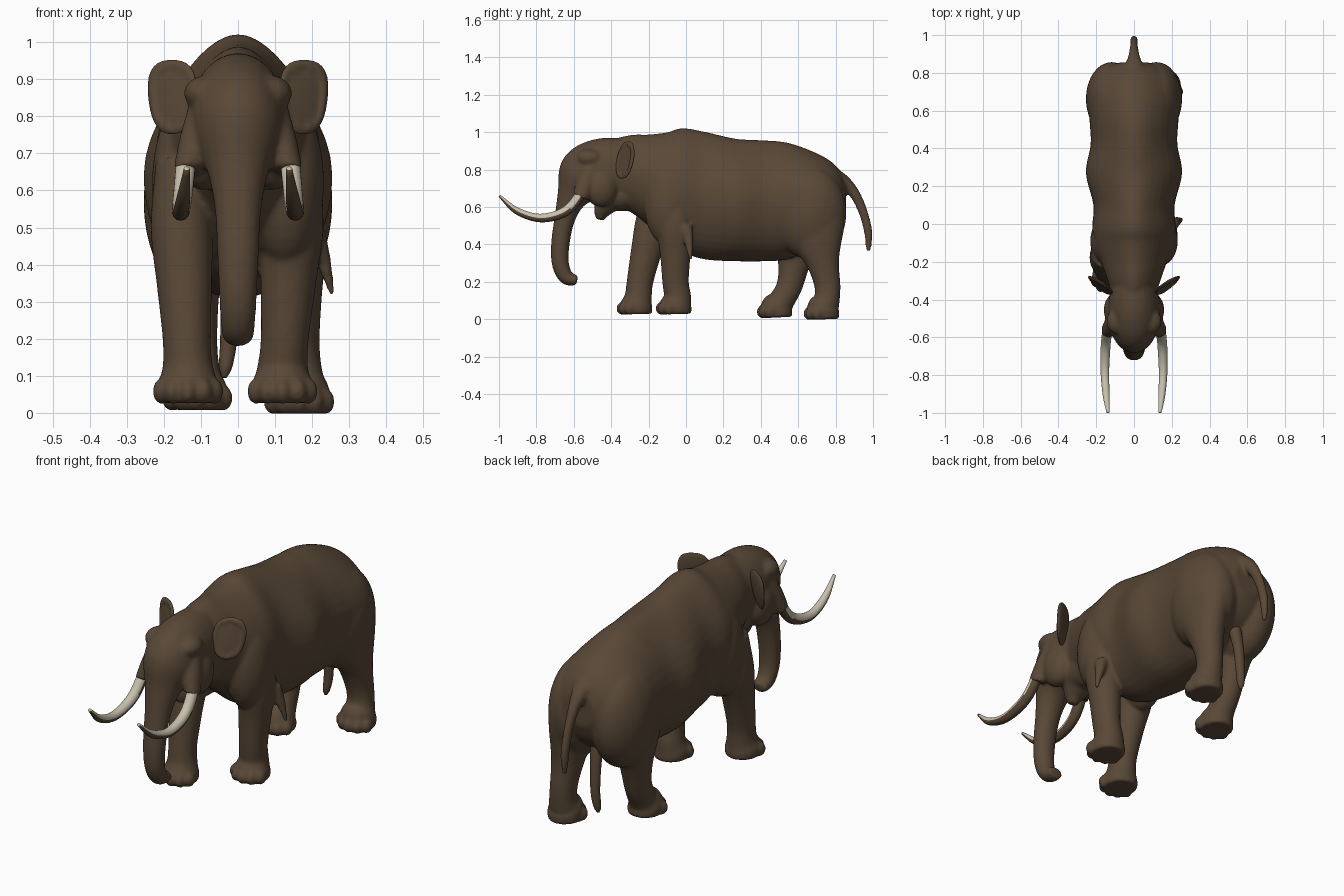
import bpy, bmesh, math
from mathutils import Vector, Matrix

if "Cube" in bpy.data.objects:
    bpy.data.objects.remove(bpy.data.objects["Cube"], do_unlink=True)


def material(name, colour):
    mat = bpy.data.materials.new(name)
    mat.use_nodes = True
    mat.diffuse_color = (*colour, 1)
    mat.node_tree.nodes["Principled BSDF"].inputs["Base Color"].default_value = (*colour, 1)
    return mat


BROWN = material("brown hide", (0.1, 0.065, 0.038))
IVORY = material("pale ivory", (0.58, 0.53, 0.42))


def spline(stations, steps=5):
    """Smooth interpolation of every value along a list of stations."""
    pts = [Vector(s) for s in stations]
    pts = [pts[0] * 2 - pts[1]] + pts + [pts[-1] * 2 - pts[-2]]
    out = []
    for a, b, c, d in zip(pts, pts[1:], pts[2:], pts[3:]):
        for i in range(steps):
            t = i / steps
            out.append((b * 2 + (c - a) * t + (a * 2 - b * 5 + c * 4 - d) * t ** 2
                        + (b * 3 - a - c * 3 + d) * t ** 3) / 2)
    return out + [pts[-2]]


def tube(bm, stations, sides=28, upright=False, pinch=0):
    """Capped loft; a station is x, y, z, half width across x, half depth.
    Upright keeps the rings vertical, pinch narrows their upper half."""
    rows = spline(stations)
    mids = [Vector(r[:3]) for r in rows]
    rings = []
    for i, row in enumerate(rows):
        along = mids[min(i + 1, len(rows) - 1)] - mids[max(i - 1, 0)]
        along.x = 0
        depth = Vector((0, 0, 1)) if upright else along.normalized().cross(Vector((1, 0, 0)))
        ring = []
        for k in range(sides):
            a = math.tau * k / sides
            width = row[3] * (1 - pinch * max(math.sin(a), 0) ** 2)
            offset = Vector((math.cos(a) * width, 0, 0)) + depth * math.sin(a) * row[4]
            ring.append(bm.verts.new(mids[i] + offset))
        rings.append(ring)
    faces = [bm.faces.new(rings[0]), bm.faces.new(rings[-1])]
    for r, s in zip(rings, rings[1:]):
        for k in range(sides):
            n = (k + 1) % sides
            faces.append(bm.faces.new((r[k], r[n], s[n], s[k])))
    bmesh.ops.recalc_face_normals(bm, faces=faces)


def ball(bm, centre, radii):
    place = Matrix.Translation(centre) @ Matrix.Diagonal((*radii, 1))
    return bmesh.ops.create_uvsphere(bm, u_segments=32, v_segments=18, radius=1,
                                     matrix=place)["verts"]


def finish(bm, name, *mats):
    mesh = bpy.data.meshes.new(name)
    bm.to_mesh(mesh)
    bm.free()
    for mat in mats:
        mesh.materials.append(mat)
    for poly in mesh.polygons:
        poly.use_smooth = True
    obj = bpy.data.objects.new(name, mesh)
    bpy.context.collection.objects.link(obj)
    return obj


# Torso: y, top, bottom, half width
hide = bmesh.new()
torso = [(-.46, .945, .66, .09), (-.3, .985, .575, .14), (-.2, .988, .5, .175),
         (-.1, 1, .42, .21), (-.02, 1.022, .36, .222), (.1, 1.003, .32, .215),
         (.27, .965, .31, .255), (.42, .957, .31, .23), (.54, .945, .32, .235),
         (.66, .905, .37, .245), (.76, .855, .42, .215), (.82, .8, .48, .155),
         (.855, .735, .56, .08)]
tube(hide, [(0, y, (top + low) / 2, w, (top - low) / 2) for y, top, low, w in torso],
     40, upright=True, pinch=.25)

# Head flowing into the trunk
tube(hide, [(0, -.34, .79, .125, .18), (0, -.46, .785, .138, .18), (0, -.545, .745, .125, .162),
            (0, -.605, .66, .085, .088), (0, -.645, .55, .063, .057), (0, -.67, .42, .056, .05),
            (0, -.672, .3, .05, .046), (0, -.64, .225, .045, .04), (0, -.582, .207, .04, .027)])
# Lower jaw
tube(hide, [(0, -.3, .68, .11, .1), (0, -.4, .645, .095, .08), (0, -.445, .585, .06, .05),
            (0, -.462, .532, .024, .022)])

for side in (-1, 1):
    # Brow ridge, cheek and tusk socket
    ball(hide, (side * .088, -.515, .862), (.058, .07, .048))
    ball(hide, (side * .095, -.455, .71), (.065, .09, .11))
    tube(hide, [(side * .085, -.49, .84, .045, .05), (side * .108, -.53, .74, .05, .055),
                (side * .138, -.565, .652, .037, .042)])
    # Shoulder and haunch
    ball(hide, (side * .13, -.09, .62), (.102, .135, .23))
    ball(hide, (side * .118, .662, .57), (.137, .196, .25))

# Legs: height, progress from hip to foot, backward bend, half width, half depth
FORE = [(.68, .1, 0, .065, .08), (.5, .3, 0, .083, .097), (.35, .6, 0, .075, .082),
        (.2, .85, 0, .065, .071), (.12, 1, .01, .069, .073), (.07, 1, 0, .085, .087)]
HIND = [(.58, .05, 0, .1, .17), (.45, .25, .005, .092, .148), (.3, .5, .025, .073, .088),
        (.18, .75, .035, .062, .07), (.1, .95, .02, .067, .07), (.06, 1, 0, .083, .087)]


def leg(profile, hip, foot, floor):
    hip, foot = Vector(hip), Vector(foot)
    rows = []
    for z, f, bend, rx, ry in profile:
        p = hip.lerp(foot, f)
        rows.append((p.x, p.y + bend, z, rx, ry))
    rows.append((foot.x, foot.y, floor, .08, .083))
    tube(hide, rows)
    for i in range(-2, 3):
        a = i * .55
        ball(hide, (foot.x + math.sin(a) * .081, foot.y - math.cos(a) * .078, floor + .03),
             (.024, .031, .035))


leg(FORE, (.16, -.06), (.12, -.055), .028)
leg(FORE, (-.16, -.14), (-.135, -.265), .028)
leg(HIND, (.14, .68), (.165, .735), 0)
leg(HIND, (-.14, .62), (-.11, .485), .01)

# Hair tuft behind the left elbow
tube(hide, [(.2, .0, .5, .035, .035), (.23, .015, .41, .022, .025), (.255, .025, .315, .008, .009)], 12)

# Tail
tube(hide, [(0, .78, .765, .075, .05), (0, .845, .735, .045, .036), (0, .905, .665, .027, .029),
            (0, .95, .565, .021, .025), (0, .975, .46, .02, .023), (0, .975, .362, .011, .013)], 16)

# Fuse the hide into one skin
body = finish(hide, "body_legs_and_tail", BROWN)
fuse = body.modifiers.new("fuse", 'REMESH')
fuse.mode = 'VOXEL'
fuse.voxel_size = .008
fuse.use_smooth_shade = True
soften = body.modifiers.new("soften", 'SMOOTH')
soften.factor = .5
soften.iterations = 12

# Strand hanging between the hind legs
bm = bmesh.new()
tube(bm, [(-.01, .72, .5, .035, .035), (-.02, .755, .33, .027, .026),
          (-.025, .765, .2, .023, .022), (-.033, .76, .125, .018, .018),
          (-.036, .757, .095, .006, .006)], 16)
finish(bm, "hind_strand", BROWN)

for side, word in ((1, "left"), (-1, "right")):
    # Ear: a squarish cupped flap, flared and hollow in front, narrower at the bottom
    bm = bmesh.new()
    for v in ball(bm, (0, 0, 0), (1, 1, 1)):
        x, y, z = v.co
        radius = math.hypot(x, z)
        hollow = .3 if y < 0 and radius < .8 else 1
        square = 1 + .3 * (x * z) ** 2
        v.co = (side * (.178 + x * square * .064 * (1 + .15 * z)),
                -.325 + x * .042 + y * .02 * hollow + .018 * z,
                .852 + z * square * .1)
    bmesh.ops.recalc_face_normals(bm, faces=bm.faces)
    finish(bm, word + "_ear", BROWN)

    # Tusk: ivory above, stained brown on the underside and outer curve
    bm = bmesh.new()
    tube(bm, [(side * .14, -.555, .68, .027, .027), (side * .148, -.62, .595, .026, .027),
              (side * .153, -.7, .553, .025, .025), (side * .154, -.8, .543, .022, .022),
              (side * .147, -.91, .583, .018, .018), (side * .138, -.997, .66, .008, .007)], 20)
    bm.normal_update()
    underside = Vector((0, -.4, -.9))
    for face in bm.faces:
        face.material_index = 1 if face.normal.dot(underside) > 0 else 0
    finish(bm, word + "_tusk", IVORY, BROWN)
